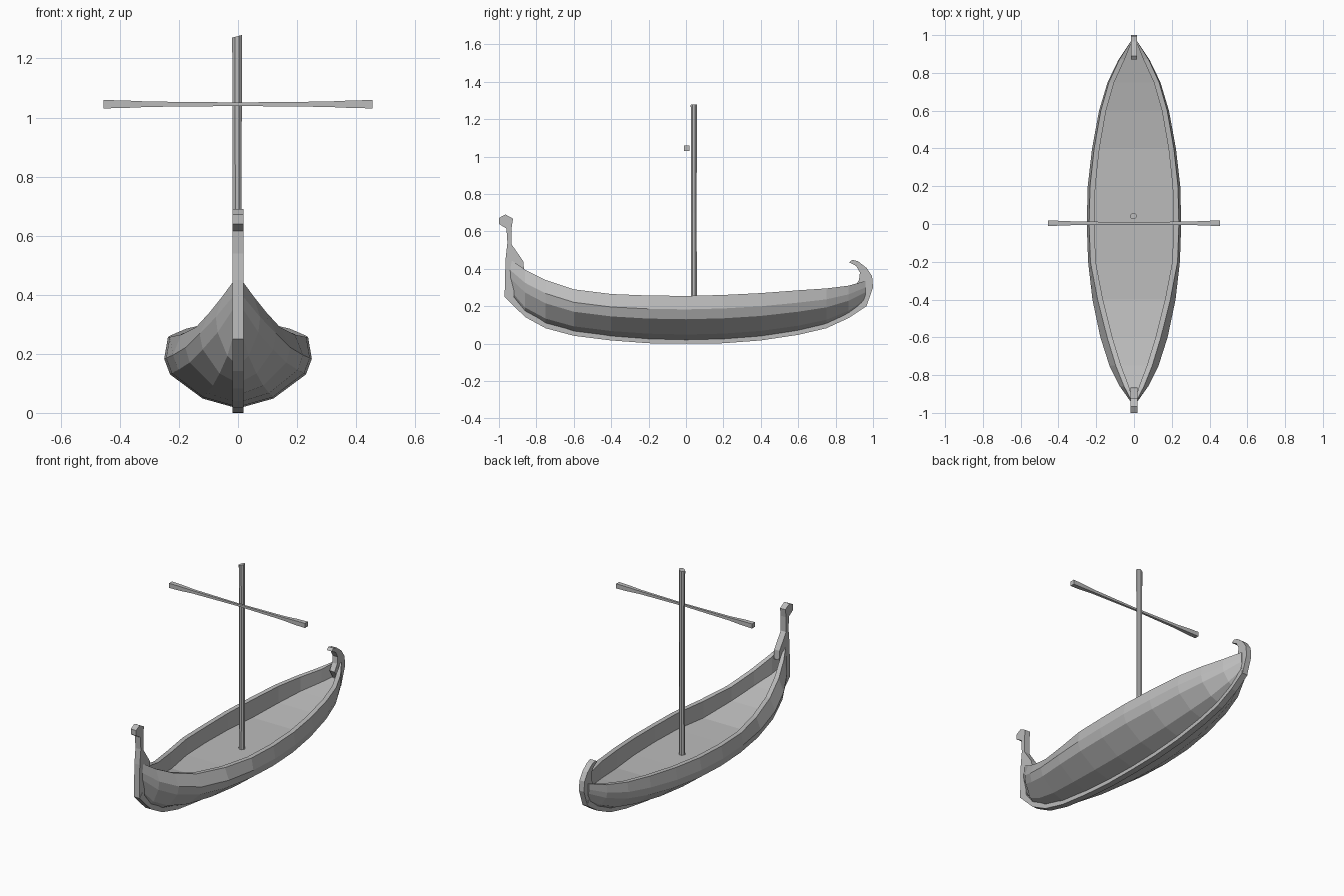
import bpy, bmesh
from math import cos, sin, pi

cube = bpy.data.objects.get("Cube")
if cube:
    bpy.data.objects.remove(cube)

grey = bpy.data.materials.new("weathered grey")
grey.use_nodes = True
grey.diffuse_color = (0.5, 0.5, 0.5, 1)
grey.node_tree.nodes["Principled BSDF"].inputs["Base Color"].default_value = (0.5, 0.5, 0.5, 1)


def finish(name, bm):
    bmesh.ops.recalc_face_normals(bm, faces=bm.faces)
    mesh = bpy.data.meshes.new(name)
    bm.to_mesh(mesh)
    bm.free()
    mesh.materials.append(grey)
    ob = bpy.data.objects.new(name, mesh)
    bpy.context.collection.objects.link(ob)
    return ob


def loft(name, rings):
    """Skin closed rings of equal length and cap both ends."""
    bm = bmesh.new()
    rows = [[bm.verts.new(p) for p in ring] for ring in rings]
    n = len(rows[0])
    for a, b in zip(rows, rows[1:]):
        for i in range(n):
            j = (i + 1) % n
            bm.faces.new((a[i], a[j], b[j], b[i]))
    bm.faces.new(rows[0])
    bm.faces.new(rows[-1])
    return finish(name, bm)


def slab(name, outline, half):
    """Extrude a (y, z) outline across x."""
    return loft(name, [[(x, y, z) for y, z in outline] for x in (-half, half)])


# Hull stations: y, bottom z, sheer z, half beam
stations = [
    (-0.94, 0.26, 0.45, 0.018), (-0.86, 0.16, 0.395, 0.075),
    (-0.75, 0.10, 0.34, 0.13), (-0.6, 0.06, 0.29, 0.178),
    (-0.4, 0.035, 0.265, 0.22), (-0.2, 0.02, 0.257, 0.243),
    (0, 0.015, 0.255, 0.25), (0.2, 0.02, 0.26, 0.245),
    (0.4, 0.035, 0.27, 0.222), (0.6, 0.065, 0.285, 0.185),
    (0.75, 0.10, 0.295, 0.14), (0.87, 0.155, 0.31, 0.082),
    (0.96, 0.22, 0.335, 0.022),
]


def section(y, low, high, beam):
    """Closed hull section: planked outside, rim, inner wall and deck."""
    top = beam * (0.95 - 0.25 * max(0, -y - 0.2) / 0.66)
    inner = top - min(0.028, 0.35 * beam)
    rise = max(0, (abs(y) - 0.35) / 0.6) ** 1.5
    deck = 0.16 + (0.17 if y < 0 else 0.09) * rise
    h = high - low
    side = [(inner, deck), (inner, high), (top, high), (beam, low + 0.7 * h),
            (beam * 0.92, low + 0.48 * h), (beam * 0.48, low + 0.14 * h)]
    ring = side + [(0, low)] + [(-x, z) for x, z in reversed(side)]
    return [(x, y, z) for x, z in ring]


loft("hull", [section(*s) for s in stations])

# Keel strip under the bottom
inside = [s[:2] for s in stations]
under = [(y, max(0, z - 0.018)) for y, z, _, _ in stations[1:-1]]
keel_line = [(-0.97, 0.25)] + under + [(0.965, 0.2)]
slab("keel", keel_line + [(y, z + 0.015) for y, z in reversed(inside)], 0.019)

# Tall prow post with a blunt head
slab("prow_post", [
    (-0.97, 0.25), (-0.965, 0.45), (-0.955, 0.54), (-0.96, 0.615),
    (-1, 0.64), (-1, 0.672), (-0.965, 0.69), (-0.925, 0.668),
    (-0.932, 0.62), (-0.932, 0.53), (-0.87, 0.44), (-0.865, 0.385),
    (-0.92, 0.36), (-0.92, 0.24)], 0.018)

# Curled stern post
slab("stern_post", [
    (0.945, 0.19), (0.965, 0.2), (1, 0.3), (0.995, 0.36), (0.965, 0.405),
    (0.92, 0.44), (0.89, 0.448), (0.872, 0.435), (0.91, 0.415),
    (0.93, 0.38), (0.925, 0.34), (0.9, 0.3), (0.93, 0.25)], 0.017)


# Octagonal mast with a slanted top
def mast_ring(z, r, slant=0):
    angles = [(i + 0.5) * pi / 4 for i in range(8)]
    return [(r * cos(a) - 0.003, 0.042 + r * sin(a), z + slant * cos(a)) for a in angles]


loft("mast", [mast_ring(0.15, 0.018), mast_ring(0.7, 0.016), mast_ring(1.275, 0.018, 0.005)])

# Square yard, thin in the middle with blocky ends
profile = [(0, 0.006), (0.3, 0.009), (0.39, 0.013), (0.455, 0.014)]
spans = [(-x, r) for x, r in reversed(profile[1:])] + profile
loft("yard", [[(x, 0.004 + a * r, 1.045 + b * r)
               for a, b in ((-1, -1), (1, -1), (1, 1), (-1, 1))] for x, r in spans])
